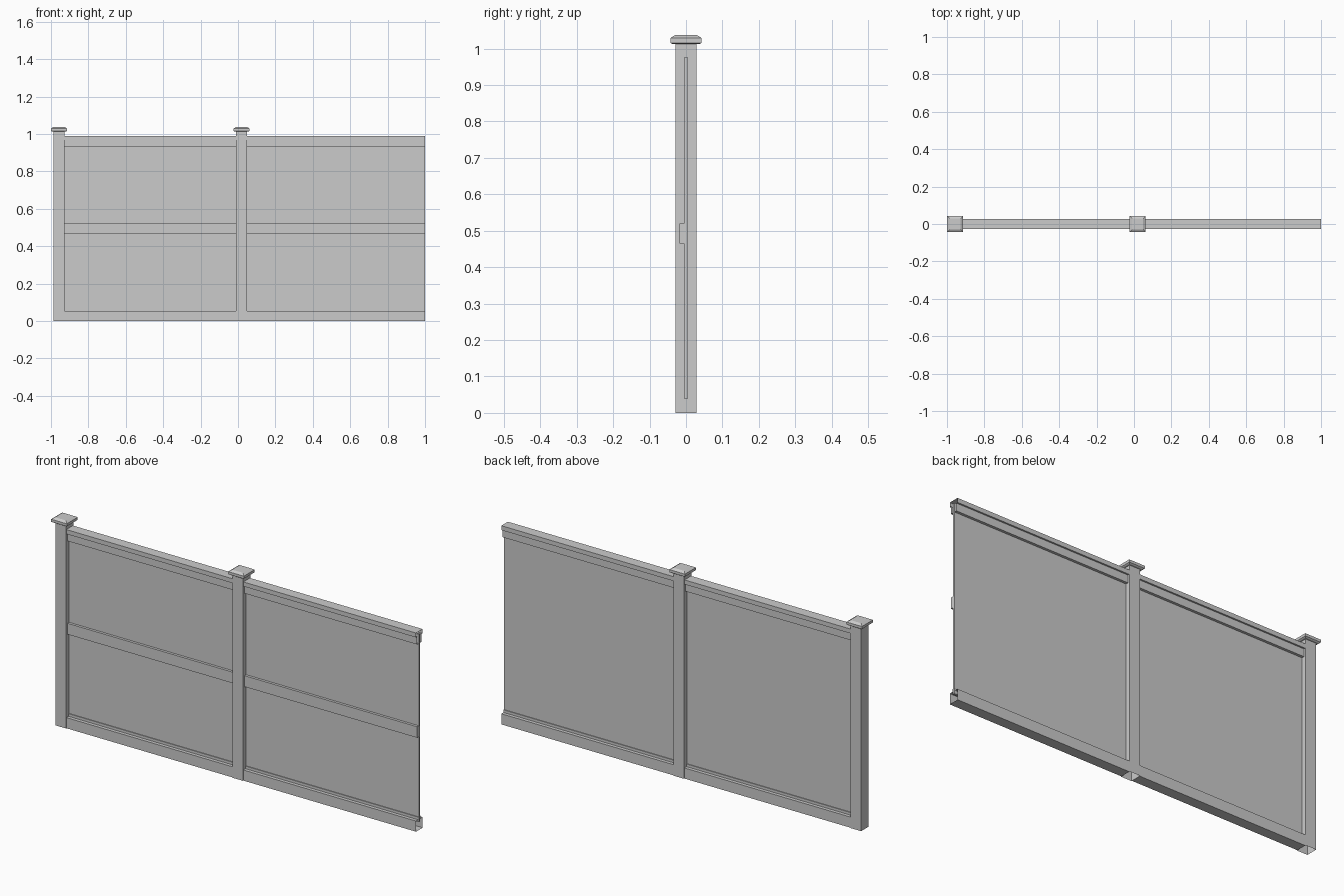
import bpy
import bmesh

if "Cube" in bpy.data.objects:
    bpy.data.objects.remove(bpy.data.objects["Cube"], do_unlink=True)

grey = bpy.data.materials.new("fence_grey")
grey.use_nodes = True
grey.diffuse_color = (0.6, 0.6, 0.6, 1)
grey.node_tree.nodes["Principled BSDF"].inputs["Base Color"].default_value = grey.diffuse_color


def finish(name, bm):
    bmesh.ops.recalc_face_normals(bm, faces=bm.faces)
    mesh = bpy.data.meshes.new(name)
    bm.to_mesh(mesh)
    bm.free()
    mesh.materials.append(grey)
    obj = bpy.data.objects.new(name, mesh)
    bpy.context.collection.objects.link(obj)
    return obj


def rail(name, profile, x0, x1, capped=False):
    """Extrude a closed (y, z) profile along x, as a hollow tube or a solid bar."""
    bm = bmesh.new()
    a, b = [[bm.verts.new((x, y, z)) for y, z in profile] for x in (x0, x1)]
    n = len(profile)
    for i in range(n):
        j = (i + 1) % n
        bm.faces.new((a[i], a[j], b[j], b[i]))
    if capped:
        bm.faces.new(a)
        bm.faces.new(b)
    return finish(name, bm)


def square_stack(name, cx, levels, top=True, bottom=True):
    """Join square rings given as (half width, z)."""
    bm = bmesh.new()
    rings = [[bm.verts.new((cx + sx * h, sy * h, z))
              for sx, sy in ((-1, -1), (1, -1), (1, 1), (-1, 1))] for h, z in levels]
    for lo, hi in zip(rings, rings[1:]):
        for i in range(4):
            j = (i + 1) % 4
            bm.faces.new((lo[i], lo[j], hi[j], hi[i]))
    if bottom:
        bm.faces.new(rings[0])
    if top:
        bm.faces.new(rings[-1])
    return finish(name, bm)


def mirrored(half):
    """Complete a profile that is symmetric about y = 0."""
    return half + [(-y, z) for y, z in reversed(half)]


def box(y0, y1, z0, z1):
    return [(y0, z0), (y1, z0), (y1, z1), (y0, z1)]


POST = 0.029
top_profile = mirrored([(0.018, 0.93), (0.018, 0.968), (0.026, 0.968), (0.026, 0.99)])
bottom_profile = mirrored([(0.026, 0), (0.026, 0.053), (0.009, 0.053), (0.009, 0.066)])

# Posts with bevelled caps
for side, cx in (("end", -0.957), ("middle", 0.019)):
    square_stack(side + "_post", cx, [(POST, 0), (POST, 1.014)], bottom=False)
    square_stack(side + "_post_cap", cx,
                 [(0.037, 1.012), (0.043, 1.016), (0.043, 1.029), (0.03, 1.037)])

# Two bays, each with a thin panel, hollow rails and a front middle rail
for bay, x0, x1 in (("right", -0.957 + POST, 0.019 - POST), ("left", 0.019 + POST, 1.0)):
    rail(bay + "_panel", box(-0.005, 0.005, 0.04, 0.975), x0, x1, capped=True)
    rail(bay + "_top_rail", top_profile, x0, x1)
    rail(bay + "_bottom_rail", bottom_profile, x0, x1)
    rail(bay + "_middle_rail", box(-0.018, -0.004, 0.465, 0.52), x0, x1, capped=True)
